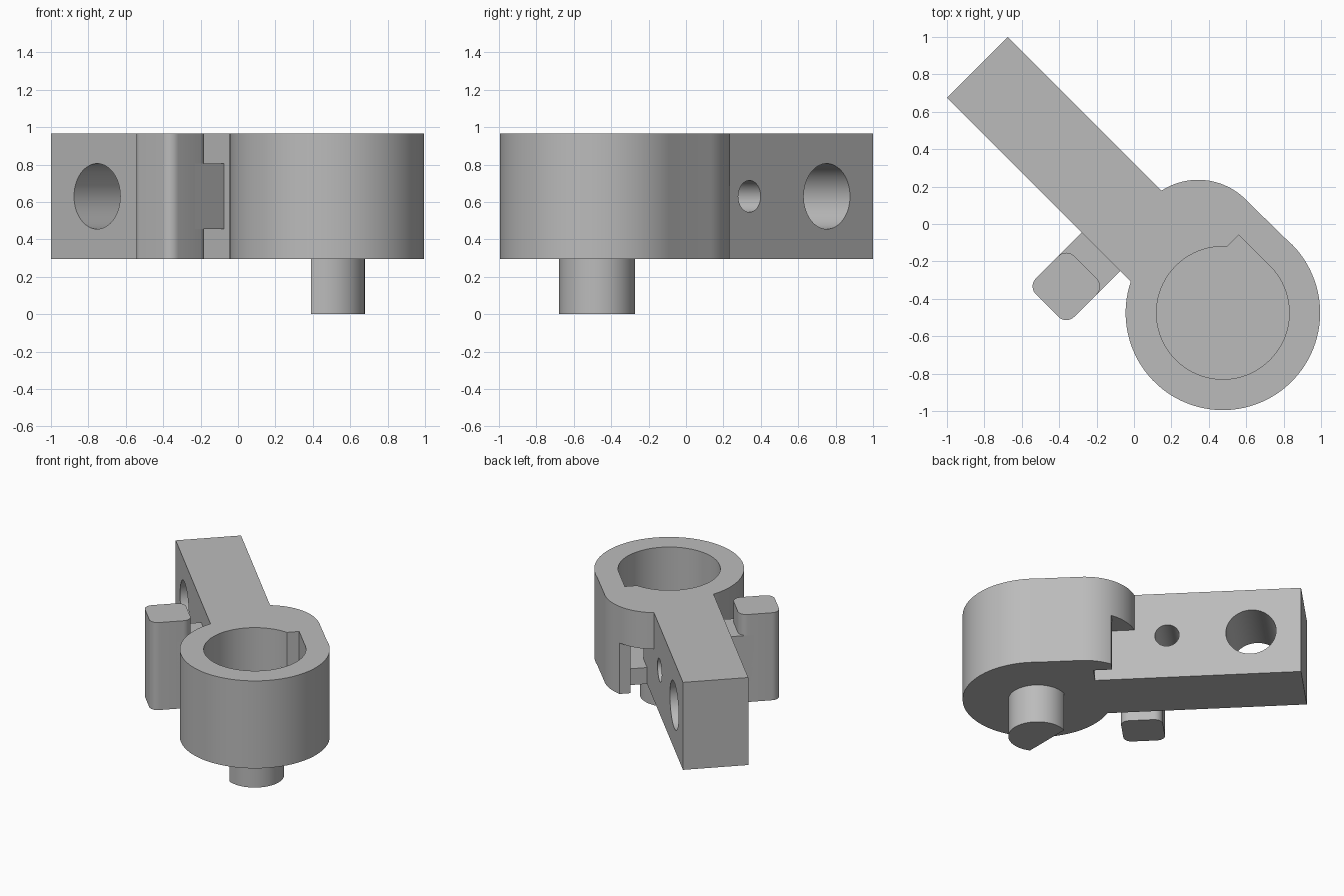
import bpy, bmesh
from math import sin, cos, radians
from mathutils import Matrix

if "Cube" in bpy.data.objects:
    bpy.data.objects.remove(bpy.data.objects["Cube"], do_unlink=True)

grey = bpy.data.materials.new("plain grey")
grey.use_nodes = True
grey.diffuse_color = (0.5, 0.5, 0.5, 1)
grey.node_tree.nodes["Principled BSDF"].inputs["Base Color"].default_value = (0.5, 0.5, 0.5, 1)

# Everything is drawn along the arm axis, then turned into place
TURN = Matrix.Rotation(radians(-45), 4, 'Z')
BOTTOM, TOP = 0.295, 0.965
MID = (BOTTOM + TOP) / 2
CUP = 0.672          # cup centre along the arm axis
HALF = 0.23          # half width of the arm


def arc(cx, cy, r, a0, a1, n):
    return [(cx + r * cos(radians(a0 + (a1 - a0) * i / n)),
             cy + r * sin(radians(a0 + (a1 - a0) * i / n))) for i in range(n + 1)]


def circle(cx, cy, r, n=64):
    return arc(cx, cy, r, 0, 360, n)[:-1]


def rect(x0, x1, y0, y1):
    return [(x0, y0), (x1, y0), (x1, y1), (x0, y1)]


def prism(name, outline, z0, z1, sideways=False):
    """Extrude an outline upward, or along the arm's width if sideways."""
    bm = bmesh.new()
    base = bm.faces.new([bm.verts.new((x, y, z0)) for x, y in outline])
    out = bmesh.ops.extrude_face_region(bm, geom=[base])["geom"]
    bmesh.ops.translate(bm, vec=(0, 0, z1 - z0),
                        verts=[v for v in out if isinstance(v, bmesh.types.BMVert)])
    if sideways:
        bm.transform(Matrix.Rotation(radians(90), 4, 'X'))
    bm.transform(TURN)
    bmesh.ops.recalc_face_normals(bm, faces=bm.faces)
    mesh = bpy.data.meshes.new(name)
    bm.to_mesh(mesh)
    bm.free()
    mesh.materials.append(grey)
    ob = bpy.data.objects.new(name, mesh)
    bpy.context.collection.objects.link(ob)
    return ob


def cut(ob, cutter):
    mod = ob.modifiers.new("cut", 'BOOLEAN')
    mod.operation, mod.solver, mod.object = 'DIFFERENCE', 'EXACT', cutter
    bpy.context.view_layer.update()
    result = bpy.data.meshes.new_from_object(ob.evaluated_get(bpy.context.evaluated_depsgraph_get()))
    ob.modifiers.clear()
    ob.data = result
    bpy.data.objects.remove(cutter, do_unlink=True)


# Arm, cup and rounded shoulder as one outline
outline = [(-1.184, HALF), (-1.184, -HALF)]
outline += arc(CUP, 0, 0.52, 206.3, 456, 72)
outline += arc(0.33, 0.155, 0.36, 90, 168, 24)
body = prism("body", outline, BOTTOM, TOP)

# Bore with a square corner notch
FLOOR = 0.42
cut(body, prism("bore_cutter", circle(CUP, 0, 0.355, 80), FLOOR, 1.2))
cut(body, prism("notch_cutter", rect(0.438, CUP, 0.1, 0.354), FLOOR, 1.2))

# Latch channel below the shoulder, opening into the bore
SLOT = 0.685
cut(body, prism("shoulder_cutter", rect(-0.2, 0.12, HALF, 0.7), 0.1, SLOT))
cut(body, prism("channel_cutter", rect(0.1, 0.25, HALF, 0.37), 0.1, SLOT))
cut(body, prism("passage_cutter", rect(0.2, 0.46, HALF, 0.35), FLOOR, SLOT))

# Holes across the arm
cut(body, prism("large_hole_cutter", circle(-0.835, MID, 0.175), -0.5, 0.5, True))
cut(body, prism("small_hole_cutter", circle(-0.25, MID, 0.085, 40), -0.5, 0.5, True))

# Button with rounded corners, and the stem that joins it to the arm
U0, U1, V0, V1, R = -0.165, 0.125, -0.637, -0.347, 0.06
corners = [(U1 - R, V1 - R), (U0 + R, V1 - R), (U0 + R, V0 + R), (U1 - R, V0 + R)]
rounded = [p for i, (x, y) in enumerate(corners) for p in arc(x, y, R, 90 * i, 90 * i + 90, 8)]
button = prism("button", rounded, BOTTOM, TOP)
stem = prism("button_stem", rect(U0, U1, -0.45, -0.22), MID - 0.175, MID + 0.175)

# Drive pin with one flat side
pin = prism("drive_pin", arc(CUP, 0, 0.203, -70, 160, 48), 0, BOTTOM + 0.02)

for ob in (body, button, stem, pin):
    bpy.ops.object.select_all(action='DESELECT')
    ob.select_set(True)
    bpy.context.view_layer.objects.active = ob
    bpy.ops.object.shade_smooth_by_angle(angle=radians(30))
